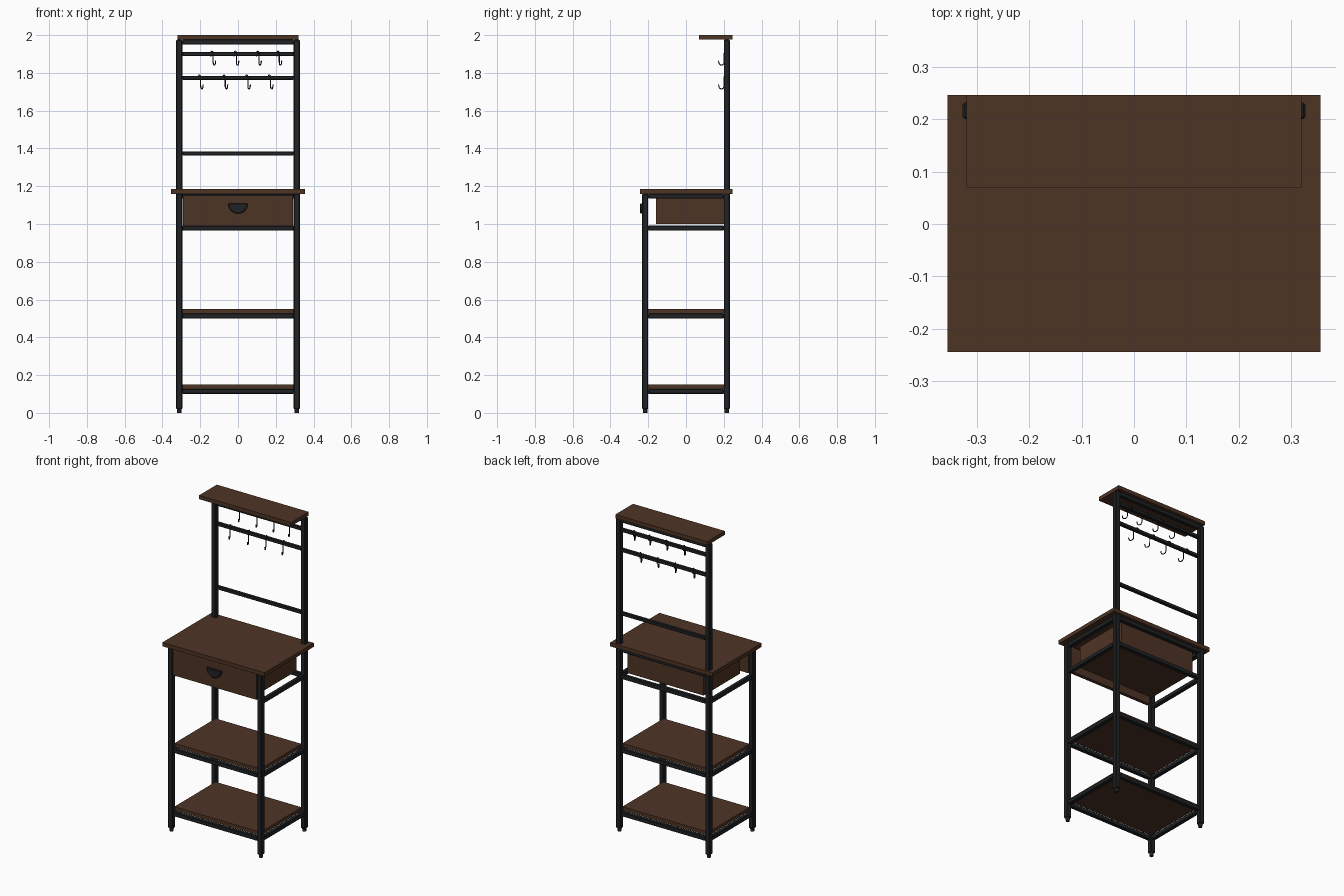
import bpy, bmesh, math
from mathutils import Vector

cube = bpy.data.objects.get("Cube")
if cube:
    bpy.data.objects.remove(cube)


def material(name, rgb):
    m = bpy.data.materials.new(name)
    m.use_nodes = True
    m.diffuse_color = (*rgb, 1)
    bsdf = m.node_tree.nodes["Principled BSDF"]
    bsdf.inputs["Base Color"].default_value = (*rgb, 1)
    bsdf.inputs["Roughness"].default_value = 0.6
    return m


WOOD = material("dark_wood", (0.076, 0.034, 0.018))
METAL = material("black_metal", (0.015, 0.016, 0.018))


def finish(name, bm, mat, bevel=0.0):
    mesh = bpy.data.meshes.new(name)
    bmesh.ops.recalc_face_normals(bm, faces=bm.faces)
    bm.to_mesh(mesh)
    bm.free()
    mesh.materials.append(mat)
    obj = bpy.data.objects.new(name, mesh)
    bpy.context.collection.objects.link(obj)
    if bevel:
        mod = obj.modifiers.new("Bevel", "BEVEL")
        mod.width = bevel
        mod.segments = 1
    return obj


def box(name, x, y, z, mat, bevel=0.0):
    """Box from (min, max) pairs along each axis."""
    bm = bmesh.new()
    bmesh.ops.create_cube(bm, size=1)
    for v in bm.verts:
        v.co = Vector([(lo + hi) / 2 + c * (hi - lo) for c, (lo, hi) in zip(v.co, (x, y, z))])
    return finish(name, bm, mat, bevel)


PX, PY = 0.311, 0.216      # post centres
HP = 0.016                 # half post width
HR = 0.0125                # half rail width
IX, IY = PX - HP, PY - HP  # inner faces of posts


def around(c, half):
    return (c - half, c + half)


# Posts and feet
for sx, side in ((-1, "right"), (1, "left")):
    for sy, end, top in ((-1, "front", 1.16), (1, "back", 1.976)):
        box(f"{end}_{side}_post", around(sx * PX, HP), around(sy * PY, HP), (0.02, top), METAL, 0.004)
        bm = bmesh.new()
        bmesh.ops.create_cone(bm, cap_ends=True, segments=16, radius1=0.011, radius2=0.013, depth=0.024)
        bmesh.ops.translate(bm, vec=(sx * PX, sy * PY, 0.012), verts=bm.verts)
        finish(f"{end}_{side}_foot", bm, METAL)


# Horizontal frames; the drawer level stays open at the front
def frame(name, z, front):
    zs = (z, z + 0.026)
    for sx, side in ((-1, "right"), (1, "left")):
        box(f"{name}_{side}_rail", around(sx * PX, HR), (-IY, IY), zs, METAL, 0.003)
    box(f"{name}_back_rail", (-IX, IX), around(PY, HR), zs, METAL, 0.003)
    if front:
        box(f"{name}_front_rail", (-IX, IX), around(-PY, HR), zs, METAL, 0.003)


frame("bottom_shelf", 0.101, True)
frame("middle_shelf", 0.5, True)
frame("drawer_lower", 0.965, False)
frame("drawer_upper", 1.134, False)

# Wooden boards
for name, z in (("bottom_shelf", 0.127), ("middle_shelf", 0.526)):
    box(name, around(0, IX + 0.005), around(0, IY + 0.005), (z, z + 0.023), WOOD)
box("table_top", around(0, 0.356), (-0.244, 0.246), (1.16, 1.184), WOOD)
box("top_shelf", around(0, 0.32), (0.07, 0.246), (1.976, 2.0), WOOD)

# Drawer: front panel with a separate open box behind it
box("drawer_front", around(0, 0.29), (-0.23, -0.208), (0.99, 1.152), WOOD)
DX, DZ, T = 0.265, (1.0, 1.14), 0.012
box("drawer_bottom", around(0, DX), (-0.16, 0.203), (1.0, 1.0 + T), WOOD)
for sx, side in ((-1, "right"), (1, "left")):
    box(f"drawer_{side}_wall", around(sx * (DX - T / 2), T / 2), (-0.16, 0.203), DZ, WOOD)
for name, y in (("inner", -0.16), ("back", 0.203 - T)):
    box(f"drawer_{name}_wall", around(0, DX), (y, y + T), DZ, WOOD)

# Half-round pull
bm = bmesh.new()
arc = [math.pi + i * math.pi / 20 for i in range(21)]
pull = bm.faces.new([bm.verts.new((0.052 * math.cos(a), -0.229, 1.109 + 0.054 * math.sin(a))) for a in arc])
ext = bmesh.ops.extrude_face_region(bm, geom=[pull])
for v in ext["geom"]:
    if isinstance(v, bmesh.types.BMVert):
        v.co.y = -0.244
finish("drawer_pull", bm, METAL, 0.004)

# Upper rack rails
box("rack_top_rail", (-IX, IX), around(PY, HR), (1.95, 1.976), METAL, 0.003)
for name, z in (("upper_hook_rail", 1.9), ("lower_hook_rail", 1.774), ("rack_lower_rail", 1.374)):
    box(name, (-IX, IX), around(PY, 0.0105), around(z, 0.0105), METAL, 0.003)


# Hooks: a wire looped over the rail, then down into an upturned tip
def hook(name, x, z):
    path = [(-0.015, -0.012)]
    path += [(0.015 * math.cos(a), 0.004 + 0.011 * math.sin(a))
             for a in (math.pi - i * math.pi / 6 for i in range(7))]
    path += [(0.016 + 0.015 - 0.015 * math.cos(a), -0.044 - 0.015 * math.sin(a))
             for a in (i * math.pi / 8 for i in range(9))]
    path += [(0.048, -0.036)]
    curve = bpy.data.curves.new(name, "CURVE")
    curve.dimensions = "3D"
    curve.bevel_depth = 0.003
    curve.bevel_resolution = 1
    curve.use_fill_caps = True
    spline = curve.splines.new("POLY")
    spline.points.add(len(path) - 1)
    turn = math.radians(24)
    for p, (u, w) in zip(spline.points, path):
        p.co = (x + u * math.sin(turn), PY - u * math.cos(turn), z + w, 1)
    curve.materials.append(METAL)
    obj = bpy.data.objects.new(name, curve)
    bpy.context.collection.objects.link(obj)


for row, z, xs in (("upper", 1.9, (-0.138, -0.015, 0.104, 0.212)),
                   ("lower", 1.774, (-0.204, -0.074, 0.046, 0.166))):
    for i, x in enumerate(xs):
        hook(f"{row}_hook_{i + 1}", x, z)
